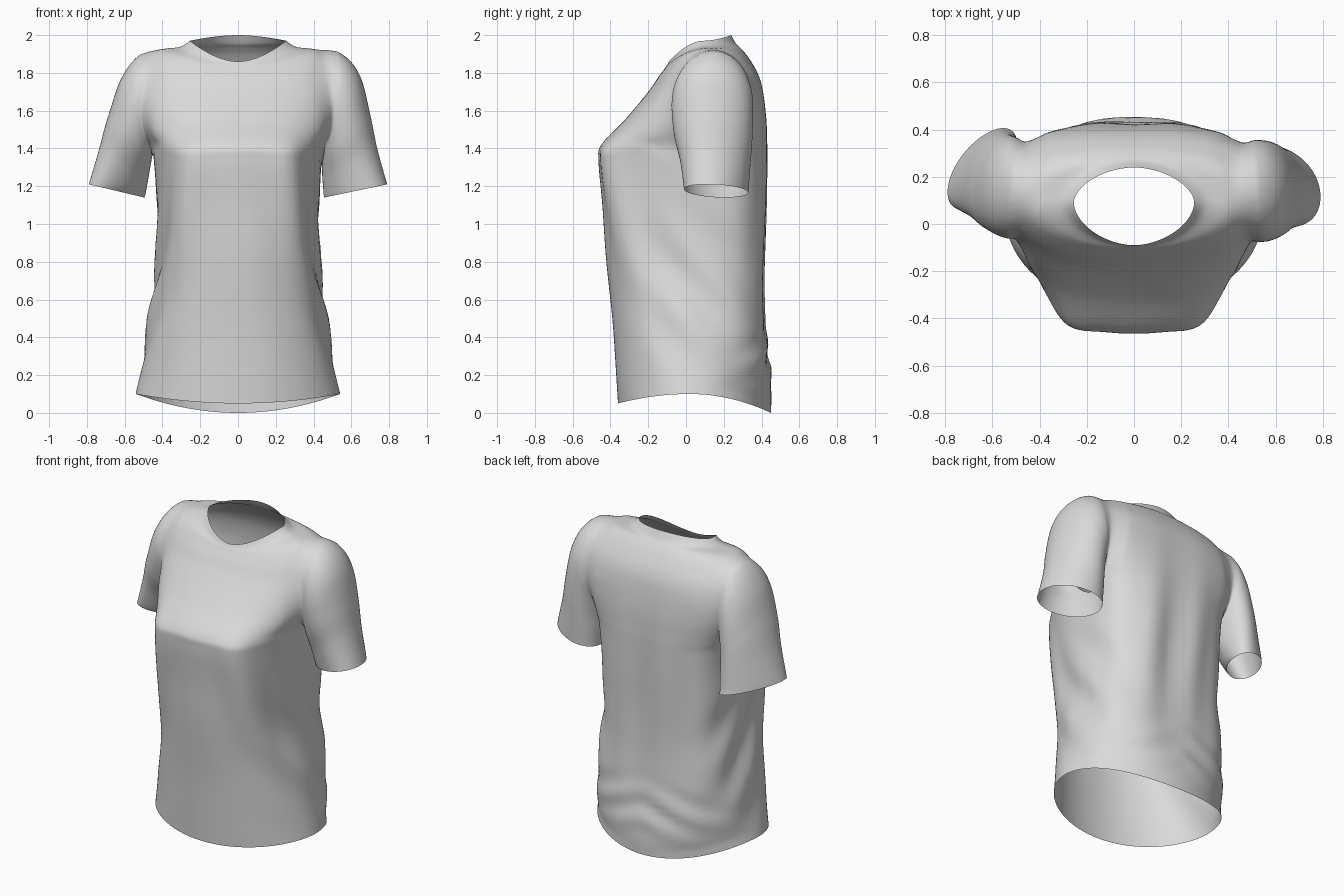
import bpy, bmesh, math
from mathutils import Vector

if "Cube" in bpy.data.objects:
    bpy.data.objects.remove(bpy.data.objects["Cube"])

cotton = bpy.data.materials.new("light_grey_cotton")
cotton.diffuse_color = (0.7, 0.7, 0.7, 1)
cotton.use_nodes = True
cotton.node_tree.nodes["Principled BSDF"].inputs["Base Color"].default_value = cotton.diffuse_color
SEG = 128
CLOTH, CAP, SLEEVE = 0, 1, 2      # temporary face tags

# torso rings: z front, z side, z back, half width, y front, y back, y centre, squareness
TORSO = [
    (.05, .10, .00, .54, -.36, .45, .02, 2.0),
    (.24, .27, .18, .505, -.372, .45, .02, 2.1),
    (.50, .50, .48, .47, -.39, .42, .03, 2.2),
    (.80, .80, .80, .43, -.422, .415, .04, 2.3),
    (1.10, 1.10, 1.10, .43, -.443, .425, .05, 2.4),
    (1.33, 1.33, 1.33, .445, -.463, .43, .06, 2.4),
    (1.42, 1.42, 1.42, .47, -.448, .43, .07, 2.4),
    (1.55, 1.56, 1.56, .52, -.325, .425, .10, 2.4),
    (1.70, 1.72, 1.72, .55, -.20, .405, .13, 2.4),
    (1.78, 1.82, 1.81, .54, -.145, .375, .14, 2.4),
    (1.82, 1.89, 1.89, .49, -.115, .325, .13, 2.3),
    (1.835, 1.925, 1.93, .42, -.105, .29, .115, 2.1),
    (1.845, 1.937, 1.955, .31, -.098, .265, .10, 1.9),
    (1.86, 1.97, 2.0, .255, -.09, .24, .09, 1.8),
]
# sleeve rings: outer x, z, inner x, z, y front, y back
SLEEVES = [
    (.34, 1.86, .34, 1.54, .03, .27),
    (.46, 1.925, .40, 1.48, -.035, .325),
    (.57, 1.885, .43, 1.44, -.07, .352),
    (.65, 1.775, .437, 1.39, -.075, .355),
    (.70, 1.58, .443, 1.32, -.06, .35),
    (.737, 1.40, .447, 1.24, -.03, .34),
    (.79, 1.21, .455, 1.14, -.01, .33),
]


def spline(rows, steps):
    """Catmull-Rom blend of the key rings."""
    out = []
    for i in range(len(rows) - 1):
        p = [rows[max(0, min(len(rows) - 1, i + k))] for k in (-1, 0, 1, 2)]
        for s in range(steps):
            t = s / steps
            out.append([b + .5 * t * (c - a + t * (2*a - 5*b + 4*c - d + t * (3*(b - c) + d - a)))
                        for a, b, c, d in zip(*p)])
    return out + [list(rows[-1])]


def spow(v, e):
    return math.copysign(abs(v) ** e, v)


def bump(v, mid, width):
    return math.exp(-((v - mid) / width) ** 2)


def loft(name, rings, tag):
    bm = bmesh.new()
    loops = [[bm.verts.new(p) for p in ring] for ring in rings]
    for a, b in zip(loops, loops[1:]):
        for j in range(SEG):
            k = (j + 1) % SEG
            bm.faces.new((a[j], a[k], b[k], b[j])).material_index = tag
    for loop in (loops[0], loops[-1]):
        mid = bm.verts.new(sum((v.co for v in loop), Vector()) / SEG)
        for j in range(SEG):
            bm.faces.new((loop[j], loop[(j + 1) % SEG], mid)).material_index = CAP
    bmesh.ops.recalc_face_normals(bm, faces=bm.faces)
    me = bpy.data.meshes.new(name)
    bm.to_mesh(me)
    bm.free()
    for _ in range(3):
        me.materials.append(cotton)
    ob = bpy.data.objects.new(name, me)
    bpy.context.collection.objects.link(ob)
    return ob


def torso_ring(r):
    zf, zs, zb, w, yf, yb, yc, n = r
    pts = []
    for j in range(SEG):
        a = 2 * math.pi * j / SEG
        c, s = math.cos(a), math.sin(a)
        m = n + .8 * min(1, max(0, zs - .15) * 3) * (s > 0) * min(1, max(0, 1.85 - zs) * 5)
        x = w * spow(c, 2 / m)
        y = yc + (yb - yc if s > 0 else yc - yf) * spow(s, 2 / m)
        z = zs + ((zb if s > 0 else zf) - zs) * s * s
        front, back = min(1, max(0, -s) * 2), max(0, s) ** 2
        ax = abs(x)
        # bust points, with a drape ridge falling from each to the side hem
        ridge = .26 + .2 * (max(0, 1.35 - z) / 1.2) ** 1.4
        high = 1 if z < 1.35 else bump(z, 1.35, .1)
        d = .04 * front * bump(ax, ridge, .09) * bump(z, 1.2, .5) * high
        d -= .03 * front * bump(ax, ridge + .11, .06) * bump(z, .8, .4)
        # diagonal drag folds on the flanks, running down towards the back
        flank = bump(s, .05, .55) * bump(z, .65, .36)
        d += .016 * flank * math.sin(15 * (z + 1.1 * y) + (.6 if c > 0 else 0))
        # hollow spine, long furrows and low gathers on the back
        d -= .012 * back * bump(x, .03, .14) * bump(z, 1, .5)
        d += .01 * back * bump(z, .95, .5) * math.cos(21 * x + 2 * z)
        d += .01 * back * bump(z, .3, .13) * math.sin(34 * z + 14 * ax)
        # crease running from the bust to the armpit
        d -= .02 * bump(z, 1.42, .04) * bump(y, -.08, .13) * (s < .2)
        y += d * s
        pts.append((x + d * c, max(y, yf) if s < 0 else y, z))
    return pts


def sleeve_rings(side):
    rows = spline(SLEEVES, 9)
    rings = []
    for i, (ox, oz, ix, iz, yf, yb) in enumerate(rows):
        t = i / (len(rows) - 1)
        skew = -.045 * t * t                       # outer crease lies to the front
        shift = 0
        if side < 0:                               # left arm hangs further back and inward
            shift, skew = .075 * t * t, -.1 * t * t
            ix += .04 * t * t
            ox -= .025 * bump(t, .5, .22)
            oz -= .025 * bump(t, .4, .2)
        ring = []
        for j in range(SEG):
            a = 2 * math.pi * j / SEG
            c, s = spow(math.cos(a), .97), spow(math.sin(a), .97)
            yh = math.sqrt(max(.001, ((yb - yf) / 2) ** 2 - skew ** 2))
            ring.append((side * ((ox + ix) / 2 + (ox - ix) / 2 * c),
                         (yf + yb) / 2 + yh * s + shift + skew * c,
                         (oz + iz) / 2 + (oz - iz) / 2 * c))
        rings.append(ring)
    return rings


# torso joined with both sleeves
shirt = loft("shirt", [torso_ring(r) for r in spline(TORSO, 8)], CLOTH)
arms = [loft("sleeve", sleeve_rings(s), SLEEVE) for s in (1, -1)]
for arm in arms:
    m = shirt.modifiers.new("join", 'BOOLEAN')
    m.operation, m.solver, m.object = 'UNION', 'EXACT', arm
    m.material_mode = 'INDEX'
joined = bpy.data.meshes.new_from_object(shirt.evaluated_get(bpy.context.evaluated_depsgraph_get()))
shirt.modifiers.clear()
shirt.data = joined
for arm in arms:
    bpy.data.objects.remove(arm)

# open the hem, neck and cuffs, then soften the armhole seams
bm = bmesh.new()
bm.from_mesh(joined)
bmesh.ops.delete(bm, geom=[f for f in bm.faces if f.material_index == CAP], context='FACES')
soft = {v for v in bm.verts if len({f.material_index for f in v.link_faces}) > 1}
for _ in range(6):
    soft |= {e.other_vert(v) for v in soft for e in v.link_edges}
soft = [v for v in soft if not v.is_boundary]
for _ in range(25):
    bmesh.ops.smooth_vert(bm, verts=soft, factor=.5, use_axis_x=True, use_axis_y=True, use_axis_z=True)
for f in bm.faces:
    f.material_index = 0
    f.smooth = True
bm.to_mesh(joined)
bm.free()
joined.materials.clear()
joined.materials.append(cotton)
